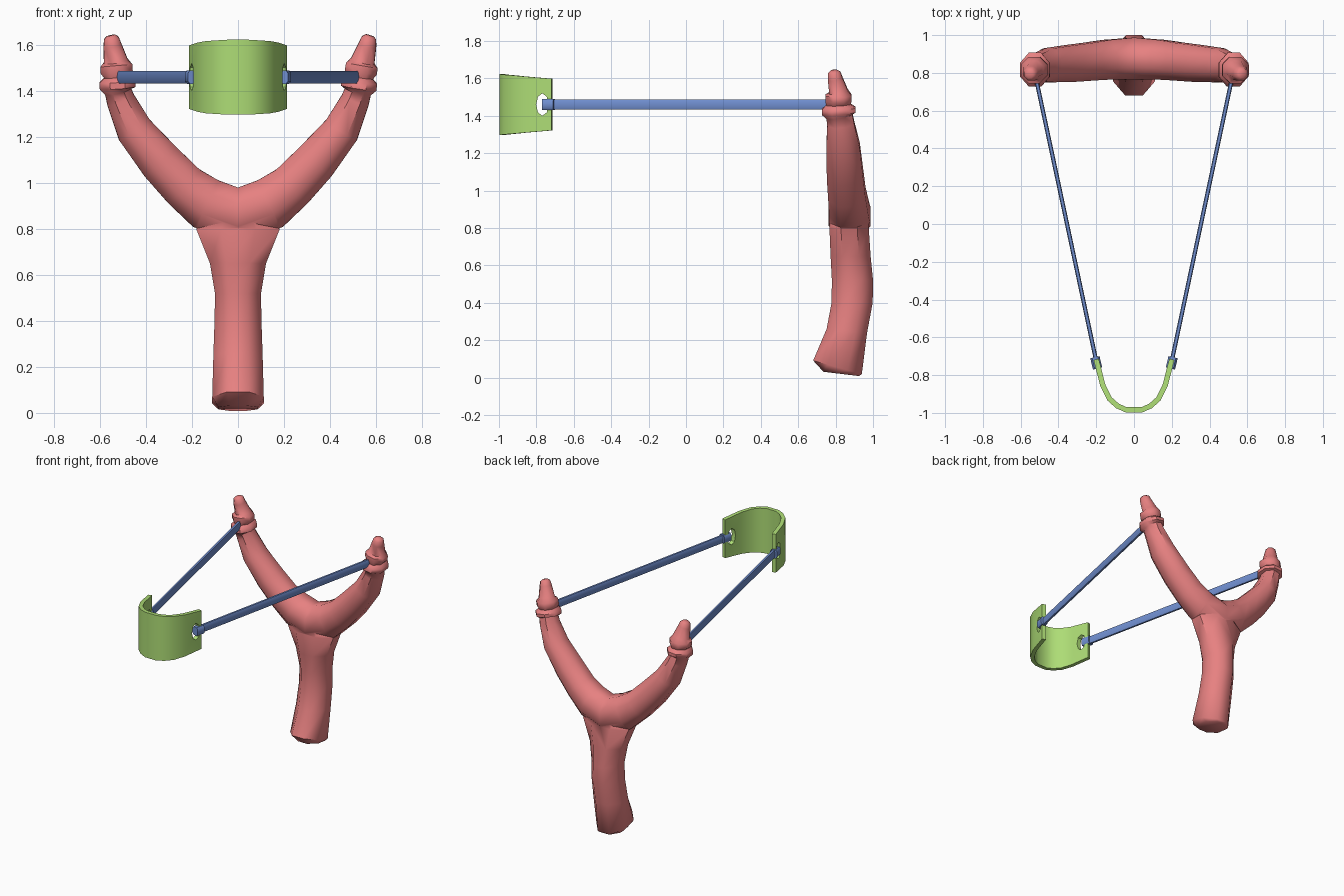
import bpy, bmesh, math
from mathutils import Vector

if "Cube" in bpy.data.objects:
    bpy.data.objects.remove(bpy.data.objects["Cube"])

def material(name, col):
    m = bpy.data.materials.new(name)
    m.diffuse_color = (*col, 1)
    m.use_nodes = True
    m.node_tree.nodes["Principled BSDF"].inputs["Base Color"].default_value = m.diffuse_color
    return m

RED = material("red wood", (0.80, 0.22, 0.22))
BLUE = material("blue rubber", (0.16, 0.27, 0.62))
GREEN = material("green leather", (0.42, 0.72, 0.18))

def finish(name, bm, mat):
    bmesh.ops.recalc_face_normals(bm, faces=bm.faces[:])
    me = bpy.data.meshes.new(name)
    bm.to_mesh(me)
    bm.free()
    ob = bpy.data.objects.new(name, me)
    bpy.context.collection.objects.link(ob)
    me.materials.append(mat)
    return ob

def activate(ob):
    bpy.ops.object.select_all(action='DESELECT')
    ob.select_set(True)
    bpy.context.view_layer.objects.active = ob

def smooth(ob, deg):
    activate(ob)
    bpy.ops.object.shade_smooth_by_angle(angle=math.radians(deg))

def boolean(ob, other, op):
    mod = ob.modifiers.new("bool", 'BOOLEAN')
    mod.operation, mod.object, mod.solver = op, other, 'EXACT'
    activate(ob)
    bpy.ops.object.modifier_apply(modifier=mod.name)
    bpy.data.objects.remove(other)

def loft(name, rings, mat):
    # skin a list of vertex rings and cap both ends
    bm = bmesh.new()
    rs = [[bm.verts.new(p) for p in r] for r in rings]
    n = len(rs[0])
    for a, b in zip(rs, rs[1:]):
        for i in range(n):
            bm.faces.new((a[i], a[(i + 1) % n], b[(i + 1) % n], b[i]))
    bm.faces.new(rs[0])
    bm.faces.new(rs[-1])
    return finish(name, bm, mat)

SIDES = 8
ANG = [(i + 0.5) * 2 * math.pi / SIDES for i in range(SIDES)]
K = 1 / math.cos(math.pi / SIDES)   # flats reach the given half sizes

# Fork arms with collars: x, y, z, half width, half depth (centre outwards)
ARM = [(0.14, .87, .91, .115, .105), (0.235, .86, .985, .10, .10),
       (0.335, .85, 1.09, .094, .097), (0.45, .84, 1.23, .080, .09),
       (0.51, .827, 1.36, .062, .072), (0.522, .82, 1.40, .058, .07),
       (0.524, .817, 1.415, .078, .09), (0.526, .817, 1.44, .078, .09),
       (0.528, .815, 1.46, .056, .065), (0.53, .815, 1.48, .070, .07),
       (0.533, .815, 1.51, .070, .07), (0.536, .815, 1.53, .052, .05),
       (0.553, .797, 1.60, .039, .039), (0.558, .793, 1.63, .032, .033),
       (0.561, .792, 1.642, .018, .018)]

def side_arm(s):
    # the right tip leans out a little more than the left
    return [(s * x + (0.012 if s > 0 else 0.008) * max(0, (z - 1.4) / .24), y, z, w, d)
            for x, y, z, w, d in ARM]

path = side_arm(-1)[::-1] + [(0, .875, .86, .12, .112)] + side_arm(1)
rings = []
for i, (x, y, z, w, d) in enumerate(path):
    a, b = path[max(i - 1, 0)], path[min(i + 1, len(path) - 1)]
    t = (Vector(b[:3]) - Vector(a[:3])).normalized()
    side = t.cross(Vector((0, 1, 0))).normalized()
    deep = side.cross(t).normalized()
    rings.append([Vector((x, y, z)) + side * w * K * math.cos(q) + deep * d * K * math.sin(q)
                  for q in ANG])
fork = loft("slingshot_frame", rings, RED)

# Handle: z, centre y, half width, half depth, slope of the ring
HANDLE = [(.02, .83, .085, .095, .12), (.055, .81, .112, .13, .28),
          (.25, .86, .107, .108, .1), (.40, .888, .102, .11, 0),
          (.52, .89, .100, .11, 0), (.65, .88, .122, .107, 0),
          (.80, .872, .182, .105, 0), (.88, .872, .12, .1, 0)]
rings = []
for z, y, w, d, slope in HANDLE:
    rings.append([(w * K * math.cos(q), y + d * K * math.sin(q),
                   z - slope * d * K * math.sin(q)) for q in ANG])
handle = loft("handle", rings, RED)
boolean(fork, handle, 'UNION')
smooth(fork, 48)

# Pouch: bent leather strip, taller in the middle
half = [(.095, -.975, .16), (.14, -.935, .157), (.178, -.86, .15), (.214, -.72, .138)]
strip = [(-x, y, h) for x, y, h in half[::-1]] + [(0, -.998, .163)]
strip[-1:] = [(-.045, -.997, .163), (.045, -.997, .163)]
strip += half
bm = bmesh.new()
cols = []
for i, (x, y, h) in enumerate(strip):
    a, b = strip[max(i - 1, 0)], strip[min(i + 1, len(strip) - 1)]
    t = Vector((b[0] - a[0], b[1] - a[1])).normalized()
    ix, iy = x - t.y * .028, y + t.x * .028
    cols.append([bm.verts.new(p) for p in ((x, y, 1.46 - h), (x, y, 1.46 + h),
                                           (ix, iy, 1.46 + h), (ix, iy, 1.46 - h))])
for a, b in zip(cols, cols[1:]):
    for i in range(4):
        bm.faces.new((a[i], a[(i + 1) % 4], b[(i + 1) % 4], b[i]))
bm.faces.new(cols[0])
bm.faces.new(cols[-1])
pouch = finish("pouch", bm, GREEN)

# Strap holes near both pouch ends
bpy.ops.mesh.primitive_cylinder_add(vertices=8, radius=1, depth=1,
                                    location=(0, -.768, 1.46), rotation=(0, math.pi / 2, 0))
cutter = bpy.context.object
cutter.name = "hole_cutter"
cutter.scale = (.06, .033, 1)
cutter.hide_render = True
bpy.context.view_layer.update()
boolean(pouch, cutter, 'DIFFERENCE')
smooth(pouch, 35)

# Rubber bands and the loops that tie them to the pouch
def bar(name, p, q, w, h):
    p, q = Vector(p), Vector(q)
    t = (q - p).normalized()
    n = Vector((-t.y, t.x, 0))
    up = Vector((0, 0, 1))
    sec = [(-1, -.6), (-.6, -1), (.6, -1), (1, -.6), (1, .6), (.6, 1), (-.6, 1), (-1, .6)]
    ob = loft(name, [[c + n * w * a + up * h * b for a, b in sec] for c in (p, q)], BLUE)
    smooth(ob, 50)

for s, tag in ((-1, "left"), (1, "right")):
    bar(tag + "_band", (s * .199, -.73, 1.46), (s * .525, .80, 1.46), .011, .027)
    bar(tag + "_band_loop", (s * .193, -.765, 1.46), (s * .207, -.705, 1.46), .025, .03)
